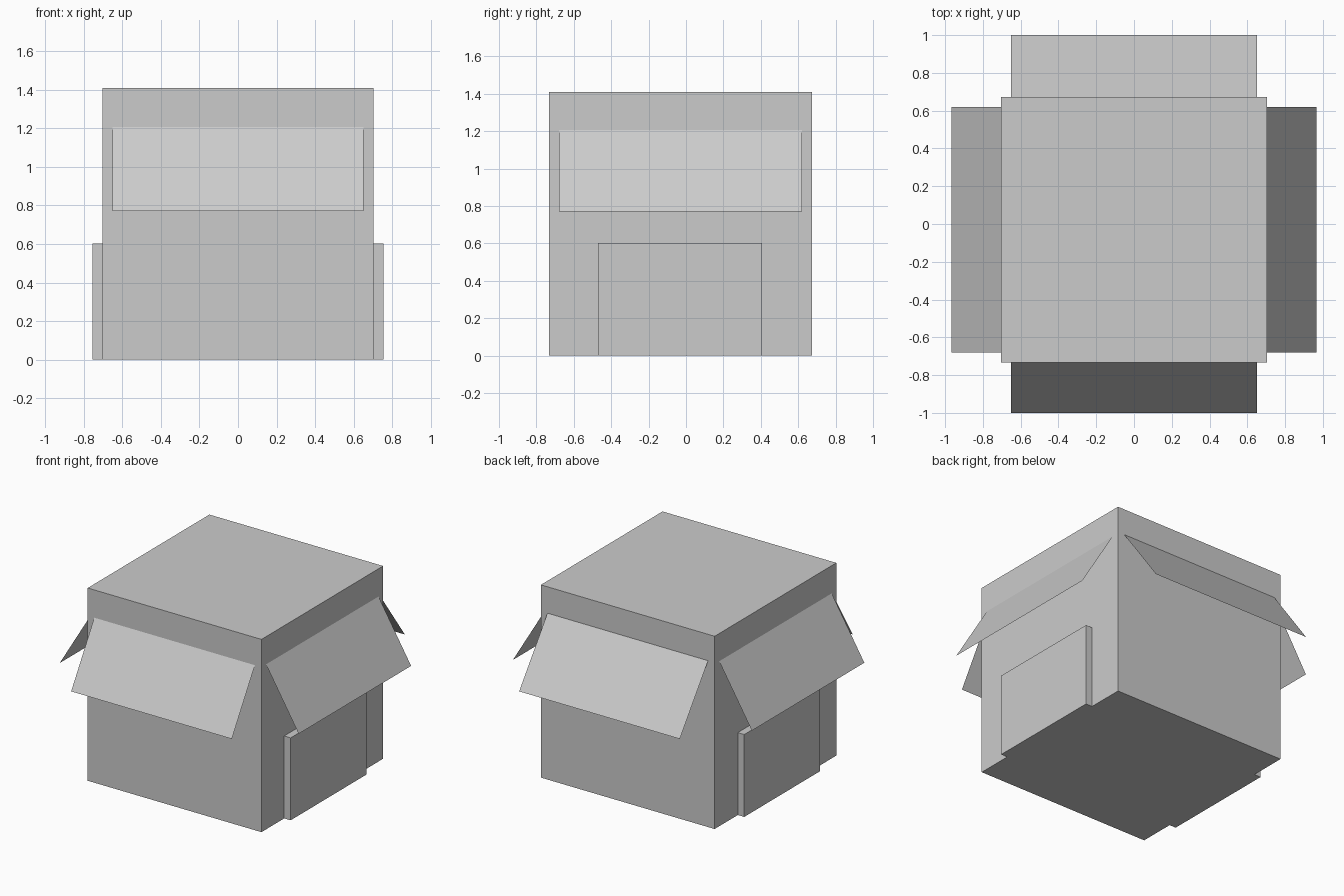
import bpy

if "Cube" in bpy.data.objects:
    bpy.data.objects.remove(bpy.data.objects["Cube"])

HALF = 0.703      # half width of the square body
CY = -0.03        # body centre in y
HEIGHT = 1.41


def make_mesh(name, verts, faces):
    mesh = bpy.data.meshes.new(name)
    mesh.from_pydata(verts, [], faces)
    mesh.update()
    ob = bpy.data.objects.new(name, mesh)
    bpy.context.collection.objects.link(ob)
    return ob


def box(name, x0, x1, y0, y1, z0, z1):
    bpy.ops.mesh.primitive_cube_add(
        size=1, location=((x0 + x1) / 2, (y0 + y1) / 2, (z0 + z1) / 2))
    ob = bpy.context.object
    ob.name = name
    ob.scale = (x1 - x0, y1 - y0, z1 - z0)
    bpy.ops.object.transform_apply(location=False, rotation=False, scale=True)
    return ob


def flap(name, axis, sign, wall, tip, top, low, a0, a1):
    """Thin sloping sheet; its upper edge is tucked just inside the wall."""
    tuck = 0.015
    slope = (top - low) / (tip - wall)
    rim = [(a0, wall - tuck, top + tuck * slope), (a1, wall - tuck, top + tuck * slope),
           (a1, tip, low), (a0, tip, low)]
    if axis == 'y':
        verts = [(a, sign * d, z) for a, d, z in rim]
    else:
        verts = [(sign * d, a, z) for a, d, z in rim]
    # wind the face so it points outward and up
    up = (sign > 0) == (axis == 'x')
    return make_mesh(name, verts, [(3, 2, 1, 0) if up else (0, 1, 2, 3)])


# Body
box("body", -HALF, HALF, CY - HALF, CY + HALF, 0, HEIGHT)

# Low panels on the left and right walls
for name, s in (("left", -1), ("right", 1)):
    x0, x1 = sorted((s * (HALF - 0.01), s * 0.755))
    box(name + "_panel", x0, x1, -0.47, 0.405, 0, 0.603)
    flap(name + "_awning", 'x', s, HALF, 0.967, 1.207, 0.77, -0.68, 0.62)

# Front and back awnings
flap("front_awning", 'y', -1, HALF - CY, 1.0, 1.207, 0.77, -0.65, 0.65)
flap("back_awning", 'y', 1, HALF + CY, 1.0, 1.217, 0.77, -0.65, 0.65)
